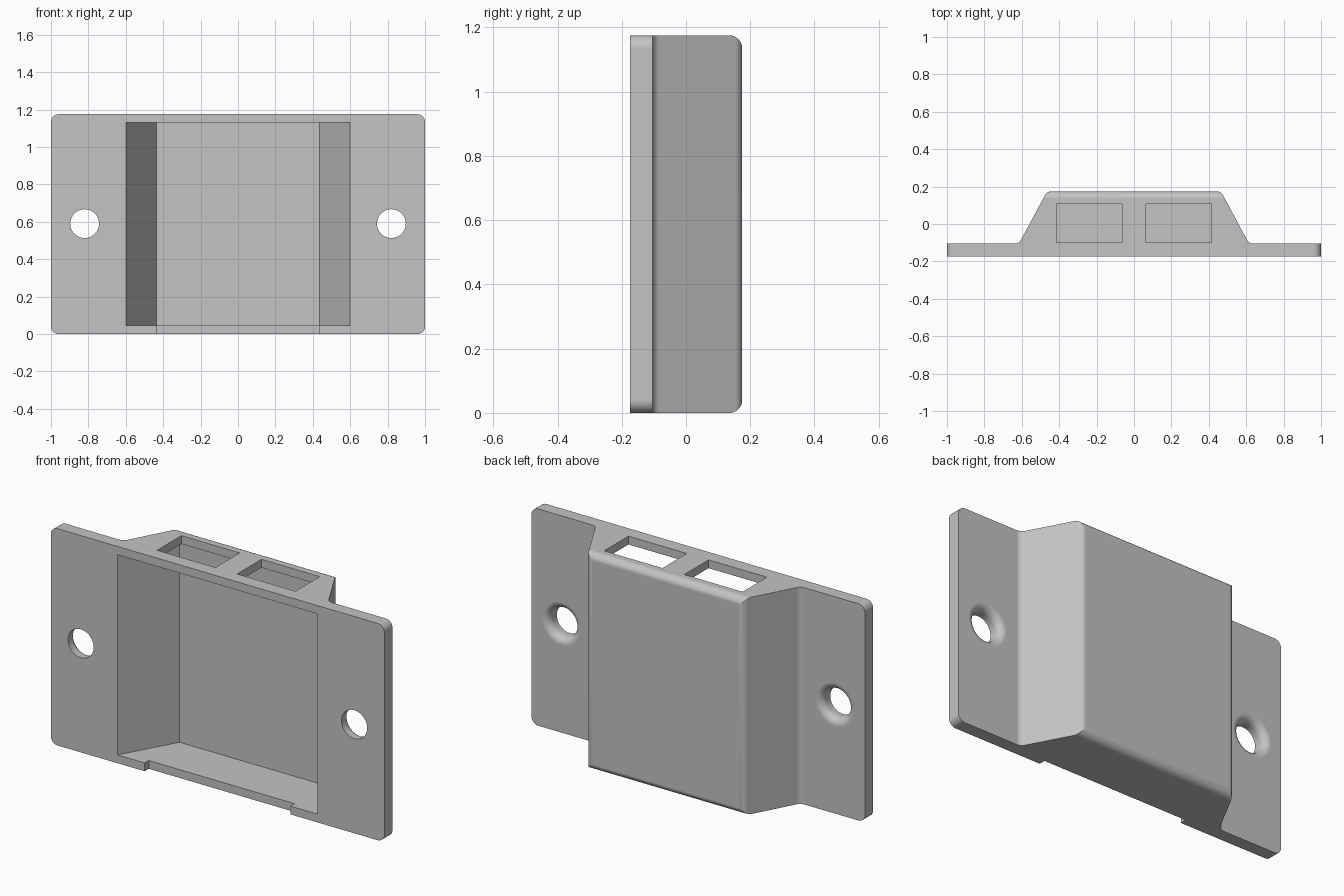
import bpy
import bmesh
import math
from mathutils import Vector

cube = bpy.data.objects.get("Cube")
if cube:
    bpy.data.objects.remove(cube, do_unlink=True)

HEIGHT, BACK, PLATE_BACK, FRONT = 1.175, 0.175, -0.105, -0.175

grey = bpy.data.materials.new("plain_grey")
grey.use_nodes = True
COLOUR = (0.55, 0.55, 0.55, 1)
grey.diffuse_color = COLOUR
grey.node_tree.nodes["Principled BSDF"].inputs["Base Color"].default_value = COLOUR


def make_object(name, bm):
    bmesh.ops.recalc_face_normals(bm, faces=bm.faces)
    mesh = bpy.data.meshes.new(name)
    bm.to_mesh(mesh)
    bm.free()
    obj = bpy.data.objects.new(name, mesh)
    bpy.context.collection.objects.link(obj)
    mesh.materials.append(grey)
    return obj


def rounded(corners, steps=8):
    """Outline from (u, v, radius) corners, each replaced by a tangent arc."""
    out = []
    for i, (u, v, r) in enumerate(corners):
        p = Vector((u, v))
        if r == 0:
            out.append(p)
            continue
        a = (Vector(corners[i - 1][:2]) - p).normalized()
        b = (Vector(corners[(i + 1) % len(corners)][:2]) - p).normalized()
        half = a.angle(b) / 2
        centre = p + (a + b).normalized() * (r / math.sin(half))
        start = p + a * (r / math.tan(half)) - centre
        end = p + b * (r / math.tan(half)) - centre
        sweep = math.pi - 2 * half
        for k in range(steps + 1):
            t = k / steps
            out.append(centre + (start * math.sin((1 - t) * sweep)
                                 + end * math.sin(t * sweep)) / math.sin(sweep))
    return out


def prism(name, outline, axis, low, high):
    """Extrude a 2D outline along one axis."""
    place = {"x": lambda u, v, t: (t, u, v),
             "y": lambda u, v, t: (u, t, v),
             "z": lambda u, v, t: (u, v, t)}[axis]
    bm = bmesh.new()
    ends = [[bm.verts.new(place(u, v, t)) for u, v in outline] for t in (low, high)]
    bm.faces.new(ends[0])
    bm.faces.new(ends[1])
    n = len(outline)
    for i in range(n):
        j = (i + 1) % n
        bm.faces.new((ends[0][i], ends[0][j], ends[1][j], ends[1][i]))
    return make_object(name, bm)


def rect(u0, u1, v0, v1):
    return [(u0, v0), (u1, v0), (u1, v1), (u0, v1)]


def screw_hole(name, x, z, radius=0.077, fillet=0.04, segments=48):
    """Round cutter that flares out into the back of the flange."""
    profile = [(radius, FRONT - 0.1)]
    for k in range(9):
        a = math.pi / 2 * k / 8
        profile.append((radius + fillet * (1 - math.cos(a)),
                        PLATE_BACK - fillet * (1 - math.sin(a))))
    profile.append((radius + fillet, PLATE_BACK + 0.1))
    bm = bmesh.new()
    rings = []
    for r, y in profile:
        angles = [2 * math.pi * s / segments for s in range(segments)]
        rings.append([bm.verts.new((x + r * math.cos(a), y, z + r * math.sin(a)))
                      for a in angles])
    bm.faces.new(rings[0])
    bm.faces.new(rings[-1])
    for lower, upper in zip(rings, rings[1:]):
        for i in range(segments):
            j = (i + 1) % segments
            bm.faces.new((lower[i], lower[j], upper[j], upper[i]))
    return make_object(name, bm)


# Flanged housing: hat-shaped section, trimmed to size below
right_half = [(1.1, FRONT, 0), (1.1, PLATE_BACK, 0),
              (0.615, PLATE_BACK, 0.04), (0.465, BACK, 0.04)]
left_half = [(-u, v, r) for u, v, r in reversed(right_half)]
housing = prism("flanged_housing", rounded(right_half + left_half), "z", -0.1, HEIGHT + 0.1)

# Rounded flange corners, and rounded top and bottom edges of the back
plate_trim = prism("plate_trim", rounded([(-1, 0, 0.04), (1, 0, 0.04),
                                          (1, HEIGHT, 0.04), (-1, HEIGHT, 0.04)]),
                   "y", -0.4, 0.4)
e = 0.0005
edge_trim = prism("edge_trim", rounded([(-0.4, -e, 0), (BACK + e, -e, 0.042),
                                        (BACK + e, HEIGHT + e, 0.042),
                                        (-0.4, HEIGHT + e, 0)]), "x", -1.3, 1.3)

# Tapered cavity, open at the front, and the shallow notch in its bottom lip
cavity = prism("cavity", [(-0.656, FRONT - 0.1), (0.656, FRONT - 0.1),
                          (0.435, 0.12), (-0.435, 0.12)], "z", 0.045, 1.13)
notch = prism("lip_notch", rect(-0.437, 0.437, -0.1, 0.06), "y", FRONT - 0.1, FRONT + 0.035)

steps = [(plate_trim, "INTERSECT"), (edge_trim, "INTERSECT"),
         (cavity, "DIFFERENCE"), (notch, "DIFFERENCE")]

# Socket windows in the top wall and screw holes in the flanges
for side, label in ((1, "left"), (-1, "right")):
    u0, u1 = sorted((side * 0.065, side * 0.415))
    window = prism(label + "_window", rect(u0, u1, -0.1, 0.108), "z", 1.08, HEIGHT + 0.2)
    hole = screw_hole(label + "_screw_hole", side * 0.82, 0.59)
    steps += [(window, "DIFFERENCE"), (hole, "DIFFERENCE")]

bpy.ops.object.select_all(action="DESELECT")
bpy.context.view_layer.objects.active = housing
housing.select_set(True)
for cutter, operation in steps:
    cutter.hide_render = True
    mod = housing.modifiers.new(cutter.name, "BOOLEAN")
    mod.operation = operation
    mod.solver = "EXACT"
    mod.object = cutter
    bpy.ops.object.modifier_apply(modifier=mod.name)
    bpy.data.objects.remove(cutter, do_unlink=True)

# Smooth fillets with crisp flat faces
bpy.ops.object.shade_smooth_by_angle(angle=math.radians(25))
weighted = housing.modifiers.new("weighted_normals", "WEIGHTED_NORMAL")
weighted.keep_sharp = True
